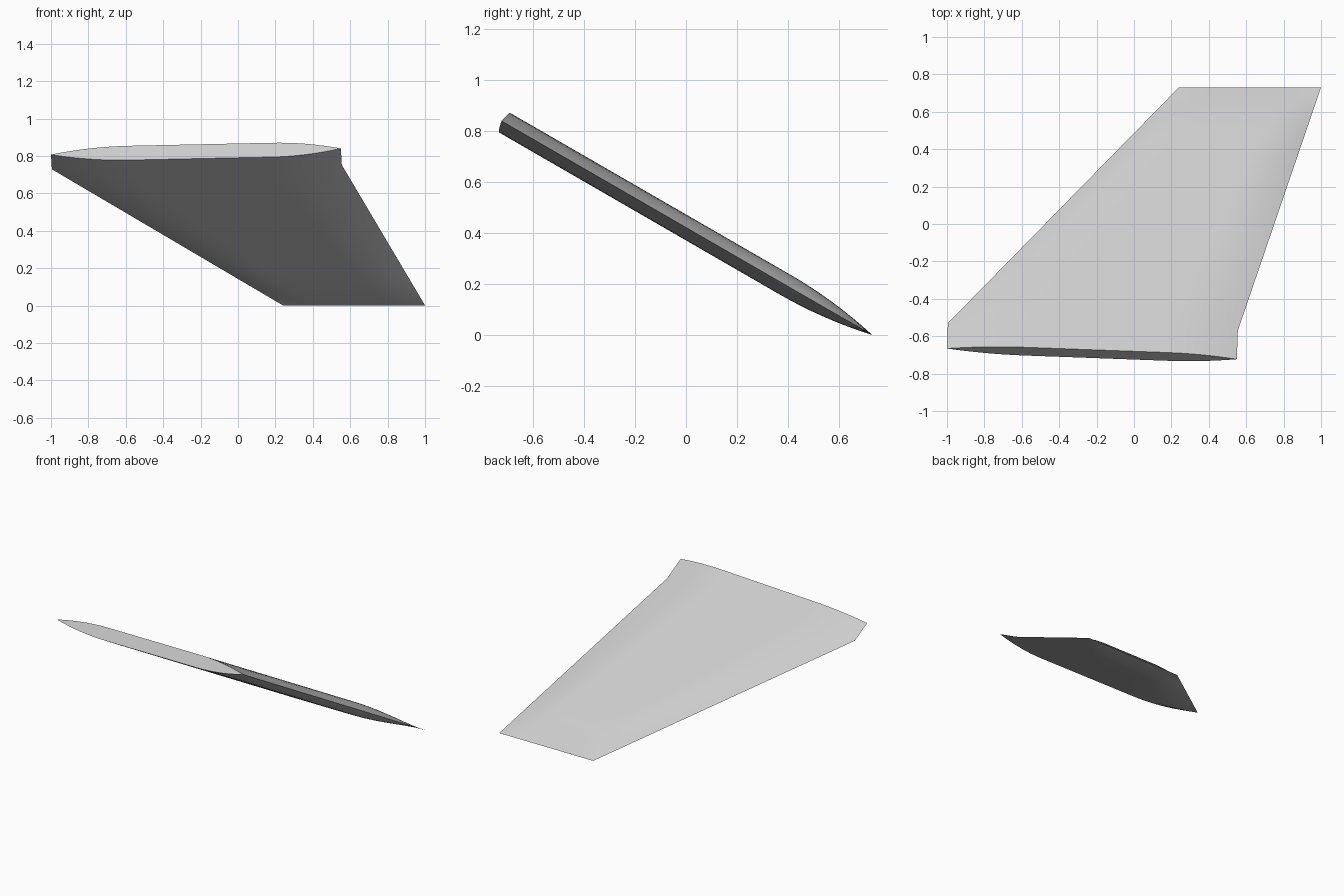
import bpy, bmesh, math
from mathutils import Vector

cube = bpy.data.objects.get("Cube")
if cube:
    bpy.data.objects.remove(cube, do_unlink=True)

# Sloping fin plane: across x, along the span, and through the thickness
SLOPE = math.radians(30)
SPAN = Vector((0, math.cos(SLOPE), -math.sin(SLOPE)))
NORMAL = Vector((0, math.sin(SLOPE), math.cos(SLOPE)))
OFFSET = 0.366
HALF_THICK = 0.044

# Outline corners as (x, span): root, shoulder, tip
LEADING = [Vector(p) for p in ((-1, -0.98), (-0.995, -0.823), (0.24, 0.632))]
TRAILING = [Vector(p) for p in ((0.55, -1.046), (0.555, -0.87), (1, 0.632))]


def ease(u):
    """Rounded rise from a sharp edge to full thickness."""
    return 1 - (1 - min(u, 1)) ** 2


def section(u):
    """Symmetric foil thickness over the chord."""
    return ease(u / 0.27) * ease((1 - u) / 0.24)


# Samples are denser where the surface curves
STEPS = 8
chord = [0.27 * i / STEPS for i in range(STEPS)]
chord += [0.27, 0.40, 0.52, 0.64]
chord += [0.76 + 0.24 * i / STEPS for i in range(STEPS + 1)]
TAPER = 0.27
span = [0, 0.25, 0.5] + [1 - TAPER * (1 - i / STEPS) for i in range(STEPS + 1)]

# Each row holds its two outline points and its thickness factor
rows = [(LEADING[0], TRAILING[0], 1)]
for v in span:
    rows.append((LEADING[1].lerp(LEADING[2], v),
                 TRAILING[1].lerp(TRAILING[2], v),
                 ease((1 - v) / TAPER)))

# Upper and lower skins meet along the leading, trailing and tip edges
bm = bmesh.new()
rims = []
for side in (1, -1):
    grid = []
    for lead, trail, factor in rows:
        line = []
        for u in chord:
            x, s = lead.lerp(trail, u)
            h = OFFSET + side * HALF_THICK * section(u) * factor
            line.append(bm.verts.new(Vector((x, 0, 0)) + SPAN * s + NORMAL * h))
        grid.append(line)
    for a, b in zip(grid, grid[1:]):
        for i in range(len(chord) - 1):
            bm.faces.new((a[i], a[i + 1], b[i + 1], b[i]))
    rims.append(grid[0])

# Flat cap closing the root
bmesh.ops.remove_doubles(bm, verts=bm.verts, dist=0.00005)
root_edges = [e for e in bm.edges if e.is_boundary]
bmesh.ops.contextual_create(bm, geom=root_edges)
bmesh.ops.recalc_face_normals(bm, faces=bm.faces)

mesh = bpy.data.meshes.new("fin")
bm.to_mesh(mesh)
bm.free()
fin = bpy.data.objects.new("fin", mesh)
bpy.context.collection.objects.link(fin)

# Plain grey finish
grey = bpy.data.materials.new("light grey")
grey.use_nodes = True
colour = (0.6, 0.6, 0.6, 1)
grey.diffuse_color = colour
grey.node_tree.nodes["Principled BSDF"].inputs["Base Color"].default_value = colour
mesh.materials.append(grey)

bpy.ops.object.select_all(action="DESELECT")
fin.select_set(True)
bpy.context.view_layer.objects.active = fin
bpy.ops.object.shade_smooth_by_angle(angle=math.radians(14))
